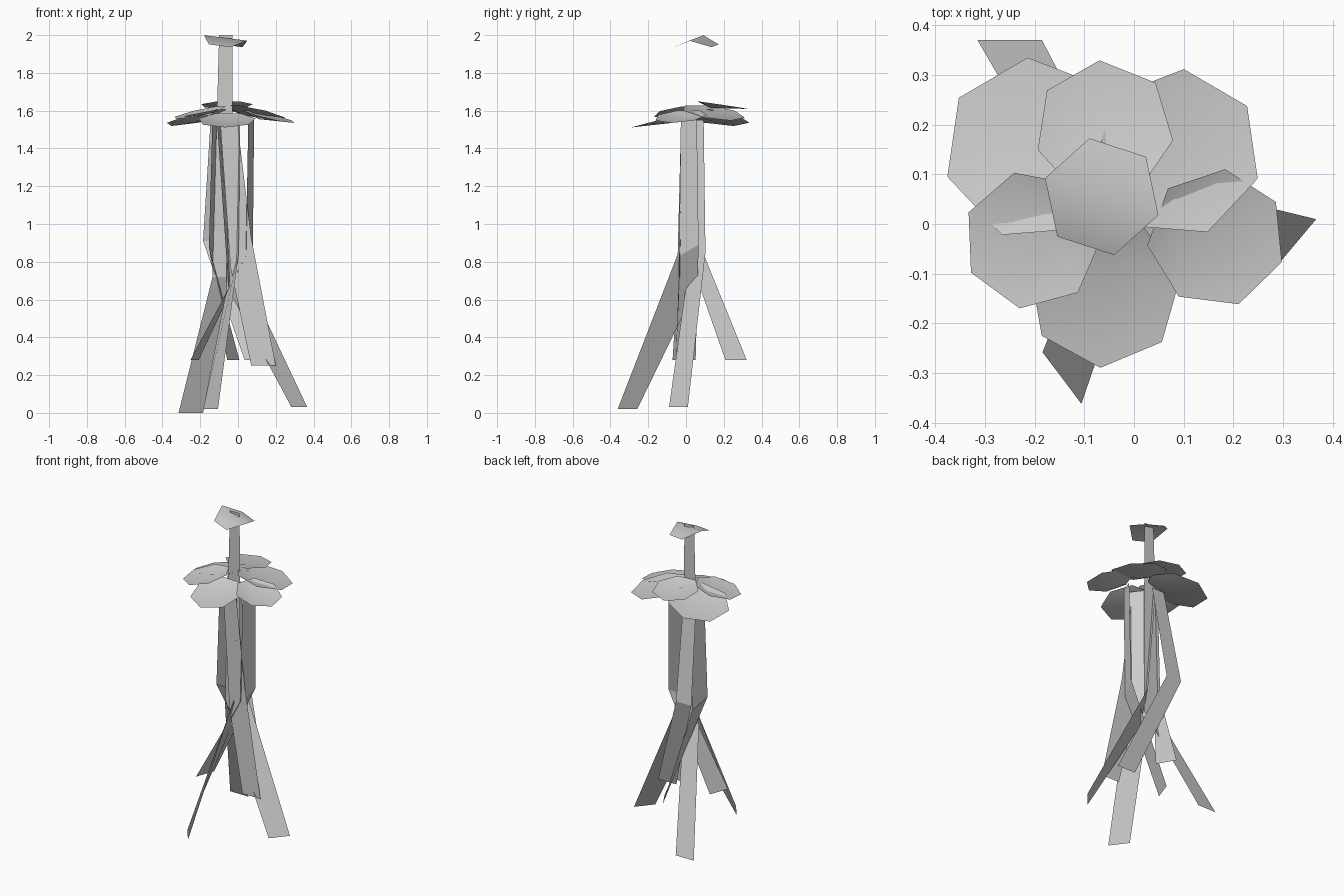
import bpy
from math import radians, tau
from mathutils import Matrix, Vector

default_cube = bpy.data.objects.get("Cube")
if default_cube:
    bpy.data.objects.remove(default_cube, do_unlink=True)

SHADE = .6
COLOUR = (SHADE, SHADE, SHADE, 1)
RING_HEIGHT = 1.55
HUB = Vector((-.05, .05, RING_HEIGHT))

grey = bpy.data.materials.new("pale grey")
grey.use_nodes = True
grey.diffuse_color = COLOUR
grey.node_tree.nodes["Principled BSDF"].inputs["Base Color"].default_value = COLOUR


def direction(angle):
    """Horizontal unit vector at an angle in radians."""
    return Matrix.Rotation(angle, 3, "Z") @ Vector((1, 0, 0))


def add_mesh(name, verts, faces, smooth):
    mesh = bpy.data.meshes.new(name)
    mesh.from_pydata(verts, [], faces)
    mesh.materials.append(grey)
    mesh.polygons.foreach_set("use_smooth", [smooth] * len(faces))
    obj = bpy.data.objects.new(name, mesh)
    bpy.context.collection.objects.link(obj)


def cap(name, centre, apex, radius, facing, droop, sides=7, fold=0):
    """Smooth polygon fanned from its apex, drooping towards its facing corner."""
    verts = [apex]
    for i in range(sides):
        offset = direction(tau * i / sides) * radius
        drop = droop * offset.x + fold * abs(offset.y)
        rim_point = direction(radians(facing) + tau * i / sides) * radius
        verts.append(centre + rim_point - Vector((0, 0, drop)))
    faces = [(0, i + 1, (i + 1) % sides + 1) for i in range(sides)]
    add_mesh(name, verts, faces, smooth=True)


def petal(name, facing, reach, radius, lift, droop=.25):
    """Petal of the ring, pushed out from the hub, sunken near its stem."""
    outward = direction(radians(facing))
    centre = HUB + outward * reach + Vector((0, 0, lift))
    apex = centre - outward * .06 - Vector((0, 0, .015))
    cap(name, centre, apex, radius, facing, droop)


def stem(name, foot, fold, top, across=0, twist=0, lean=0, top_width=.09):
    """Flat ribbon bent once; across is the heading of its width."""
    verts = []
    rows = ((foot, .13, across, 0),
            (fold, .11, across + twist, lean),
            (top, top_width, across + twist, 0))
    for centre, width, heading, rise in rows:
        half = direction(radians(heading)) * width / 2 + Vector((0, 0, rise / 2))
        verts += [Vector(centre) - half, Vector(centre) + half]
    add_mesh(name, verts, [(0, 1, 3, 2), (2, 3, 5, 4)], smooth=False)


# Ring of petals
petal("back_right_petal", facing=146, reach=.18, radius=.185, lift=.015)
petal("back_petal", facing=94, reach=.14, radius=.14, lift=.08, droop=.15)
petal("back_left_petal", facing=34, reach=.165, radius=.17, lift=.04)
petal("front_right_petal", facing=208, reach=.175, radius=.14, lift=.04)
petal("front_petal", facing=267, reach=.185, radius=.155, lift=0)
petal("front_left_petal", facing=-20, reach=.23, radius=.14, lift=.02)

# Small folded petal on the tall stem
tip = Vector((-.065, .055, 1.985))
cap("top_petal", tip, tip, radius=.12, facing=-18, droop=.12, sides=6, fold=.4)

# Ribbon stems
stem("tall_stem", foot=(-.25, .37, 0), fold=(-.08, .06, .72),
     top=(-.065, .06, 2), top_width=.07)
stem("front_stem", foot=(-.145, -.31, .02), fold=(-.03, 0, .74),
     top=(-.015, .01, RING_HEIGHT), across=-53, lean=.2)
stem("left_stem", foot=(.325, -.04, .03), fold=(-.035, .05, .75),
     top=(-.1, .05, RING_HEIGHT), across=50, twist=25, lean=.2)
stem("front_left_stem", foot=(.135, -.055, .25), fold=(.015, -.03, .85),
     top=(-.05, -.02, RING_HEIGHT), lean=.16)
stem("back_left_stem", foot=(.1, .05, .28), fold=(-.13, .21, .91),
     top=(-.1, .1, RING_HEIGHT))
stem("back_stem", foot=(-.025, .265, .28), fold=(-.135, .05, .85),
     top=(-.12, .05, RING_HEIGHT), across=-60, twist=-50, lean=.06)
stem("right_stem", foot=(-.23, -.01, .28), fold=(.06, .015, .86),
     top=(.07, .015, RING_HEIGHT), across=70, lean=.06)
